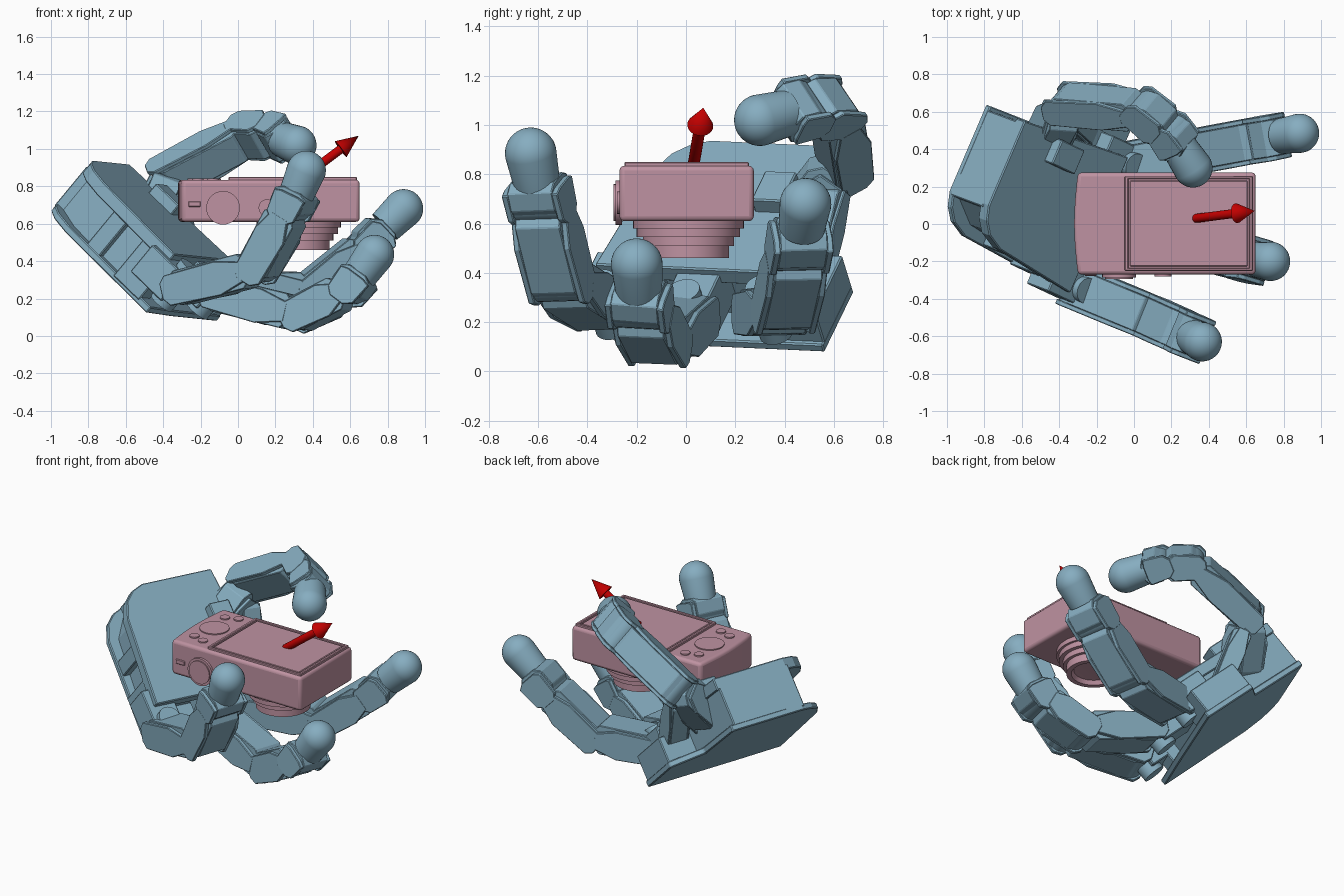
import bpy, bmesh
from math import cos, sin, pi
from mathutils import Vector as V, Matrix

if "Cube" in bpy.data.objects:
    bpy.data.objects.remove(bpy.data.objects["Cube"])


def material(name, rgb):
    m = bpy.data.materials.new(name)
    m.diffuse_color = (*rgb, 1)
    m.use_nodes = True
    m.node_tree.nodes["Principled BSDF"].inputs["Base Color"].default_value = m.diffuse_color
    return m


BLUE = material("blue", (0.24, 0.42, 0.53))
PINK = material("pink", (0.52, 0.29, 0.36))
RED = material("red", (0.55, 0.0, 0.0))
I4 = Matrix.Identity(4)


def frame(o, x, y, z):
    m = Matrix((x, y, z)).transposed().to_4x4()
    m.translation = o
    return m


def finish(name, bm, mat, M=I4, bevel=0.0, seg=1, smooth=False):
    bmesh.ops.recalc_face_normals(bm, faces=bm.faces[:])
    bm.transform(M)
    me = bpy.data.meshes.new(name)
    bm.to_mesh(me)
    bm.free()
    ob = bpy.data.objects.new(name, me)
    bpy.context.collection.objects.link(ob)
    me.materials.append(mat)
    if bevel:
        b = ob.modifiers.new("bevel", "BEVEL")
        b.width, b.segments, b.limit_method = bevel, seg, "ANGLE"
    if smooth:
        bpy.ops.object.select_all(action="DESELECT")
        bpy.context.view_layer.objects.active = ob
        ob.select_set(True)
        bpy.ops.object.shade_smooth_by_angle()
    return ob


def prism(name, pts, z0, z1, mat, M=I4, bevel=0.006, seg=1, smooth=False):
    bm = bmesh.new()
    f = bm.faces.new([bm.verts.new((x, y, z0)) for x, y in pts])
    r = bmesh.ops.extrude_face_region(bm, geom=[f])
    for e in r["geom"]:
        if isinstance(e, bmesh.types.BMVert):
            e.co.z = z1
    return finish(name, bm, mat, M, bevel, seg, smooth)


def box(name, x, y, z, mat, M=I4, bevel=0.006):
    return prism(name, [(x[0], y[0]), (x[1], y[0]), (x[1], y[1]), (x[0], y[1])],
                 z[0], z[1], mat, M, bevel)


def lathe(name, profile, mat, o, axis, n=32, bevel=0.0):
    # revolve (radius, height) points about an axis
    bm = bmesh.new()
    rings = []
    for r, h in profile:
        if r < 1e-6:
            rings.append([bm.verts.new((0, 0, h))] * n)
        else:
            rings.append([bm.verts.new((r * cos(2 * pi * i / n), r * sin(2 * pi * i / n), h))
                          for i in range(n)])
    for a, b in zip(rings, rings[1:]):
        for i in range(n):
            j = (i + 1) % n
            q = list(dict.fromkeys((a[i], a[j], b[j], b[i])))
            if len(q) > 2:
                bm.faces.new(q)
    M = Matrix.Translation(o) @ V(axis).to_track_quat("Z", "Y").to_matrix().to_4x4()
    return finish(name, bm, mat, M, bevel, smooth=True)


def disc(name, r, o, axis, h, mat, n=32):
    return lathe(name, [(0, 0), (r, 0), (r, h), (0, h)], mat, V(o), axis, n)


# ---------- camera body with bowed grip end ----------
outline = [(0.65, -0.27), (0.65, 0.275)] + [(-0.30 - 0.02 * sin(pi * i / 8), 0.275 - 0.545 * i / 8)
                                            for i in range(9)]
prism("camera_body", outline, 0.61, 0.835, PINK, bevel=0.02, seg=3, smooth=True)

# screen frame and panel
for n, (x0, x1, y0, y1) in enumerate([(-0.05, 0.635, -0.25, -0.235), (-0.05, 0.635, 0.24, 0.255),
                                      (-0.05, -0.03, -0.25, 0.255), (0.615, 0.635, -0.25, 0.255)]):
    box(f"screen_frame_{n}", (x0, x1), (y0, y1), (0.81, 0.85), PINK, bevel=0.004)
box("screen_panel", (-0.022, 0.607), (-0.227, 0.232), (0.81, 0.845), PINK, bevel=0.004)

# control dial, buttons and front details
disc("control_dial", 0.09, (-0.18, 0.01, 0.82), (0, 0, 1), 0.022, PINK)
for i, (x, y) in enumerate([(-0.215, 0.17), (-0.135, 0.2), (-0.215, -0.15), (-0.135, -0.175)]):
    disc(f"button_{i}", 0.03, (x, y, 0.82), (0, 0, 1), 0.023, PINK, 20)
disc("mode_dial", 0.09, (-0.08, -0.26, 0.685), (0, -1, 0), 0.026, PINK)
disc("mode_dial_cap", 0.075, (-0.08, -0.26, 0.685), (0, -1, 0), 0.034, PINK)
disc("shutter_button", 0.045, (0.155, -0.26, 0.685), (0, -1, 0), 0.02, PINK, 24)
box("power_switch", (-0.265, -0.2), (-0.278, -0.25), (0.69, 0.72), PINK, bevel=0.004)

# stepped lens barrel
lens = [(0, 0)]
for r, a, b in [(0.225, 0, 0.035), (0.21, 0.035, 0.07), (0.185, 0.07, 0.105), (0.165, 0.105, 0.155)]:
    lens += [(r, a), (r, b)]
lens += [(0.135, 0.155), (0.12, 0.13), (0, 0.12)]
lathe("lens", lens, PINK, V((0.325, 0.01, 0.615)), (0, 0, -1), 48)

# ---------- arrow ----------
a, b = V((0.33, 0.03, 0.835)), V((0.645, 0.07, 1.07))
L = (b - a).length
lathe("arrow", [(0, -0.02), (0.017, -0.013), (0.024, 0), (0.024, L - 0.12), (0.053, L - 0.12), (0, L)],
      RED, a, b - a, 24)

# ---------- palm, in a frame of length, width and height ----------
el = V((0.68, -0.32, -0.66)).normalized()
ew = V((0.40, 0.91, -0.05))
ew = (ew - el * ew.dot(el)).normalized()
nz = el.cross(ew)
P = frame(V((-0.775, 0.10, 0.94)) - nz * 0.345, el, ew, nz)

shape = [(0, 0), (0.03, -0.08), (0.09, -0.145), (0.2, -0.19), (0.78, -0.24), (0.78, 0.55), (0, 0.49)]
prism("palm_cover", shape, 0.27, 0.345, BLUE, P)
prism("palm_housing", [(0.0, 0.02), (0.2, -0.12), (0.70, -0.17), (0.70, 0.53), (0, 0.475)], 0.03, 0.3, BLUE, P)
prism("palm_back_plate", shape[:4] + [(0.86, -0.22), (0.87, 0.1), (0.87, 0.72),
                                      (0.5, 0.72), (0.4, 0.52), (0, 0.5)], 0, 0.04, BLUE, P)
for i, (x0, x1, w) in enumerate([(0.0, 0.2, -0.03), (0.34, 0.44, -0.2), (0.58, 0.78, -0.23)]):
    box(f"palm_side_rib_{i}", (x0, x1), (w + 0.01, w + 0.14), (0.02, 0.3), BLUE, P)
box("thumb_motor", (0.5, 0.85), (0.5, 0.72), (0.03, 0.2), BLUE, P)
box("thumb_servo", (0.24, 0.42), (0.34, 0.48), (0.33, 0.41), BLUE, P)


# ---------- finger parts ----------
def link(name, p, q, w, width=0.24, thick=0.095, end=0.05):
    d = q - p
    L = d.length
    d.normalize()
    w = (w - d * w.dot(d)).normalized()
    M = frame(p, d, w.cross(d), w)
    t, h = thick, width / 2
    e = min(0.07, L * 0.4)
    core = [(-0.05, -t * 0.6), (0.0, -t), (L - e, -t), (L - end, -t * 0.55),
            (L - end, t * 0.55), (L - e, t), (0.0, t), (-0.05, t * 0.6)]
    prism(name + "_core", core, -h * 0.8, h * 0.8, BLUE, M, 0.004)
    # side cheeks
    cheek = [(-0.085, -t * 0.45), (-0.05, -t * 0.9), (L * 0.55, -t * 1.05), (L - 0.05, -t * 0.6),
             (L - 0.05, t * 0.5), (L * 0.55, t * 0.9), (-0.05, t * 0.85), (-0.085, t * 0.45)]
    for s, (z0, z1) in enumerate([(-h, -h * 0.78), (h * 0.78, h)]):
        prism(f"{name}_cheek_{s}", cheek, z0, z1, BLUE, M, 0.004)


def joint(name, p, w, r=0.08, width=0.2):
    lathe(name, [(0, -width / 2), (r, -width / 2), (r, width / 2), (0, width / 2)], BLUE, p, w, 24)


def finger(name, pts, r=0.105, width=0.245, thick=0.095):
    pts = [V(p) for p in pts]
    w = (pts[1] - pts[0]).cross(pts[-1] - pts[1]).normalized()
    for i in range(len(pts) - 1):
        p, q = pts[i], pts[i + 1]
        joint(f"{name}_joint_{i}", p, w, thick * 0.85, width * 0.8)
        if i == len(pts) - 2:
            q = p + (q - p) * 0.62  # short knuckle block under the round tip
        link(f"{name}_link_{i}", p, q, w, width, thick, 0.03)
    d = pts[-1] - pts[-2]
    dome = [(0, -0.14), (r * 0.9, -0.14), (r, 0)]
    dome += [(r * cos(k * pi / 20), r * sin(k * pi / 20)) for k in range(1, 10)] + [(0, r)]
    lathe(name + "_tip", dome, BLUE, pts[-1], d)


fingers = {
    "near_finger": [(-0.29, -0.345, 0.26), (0.11, -0.51, 0.365), (0.285, -0.59, 0.69), (0.365, -0.63, 0.885)],
    "middle_finger": [(-0.10, 0.0, 0.22), (0.33, -0.115, 0.115), (0.60, -0.185, 0.255), (0.73, -0.2, 0.435)],
    "far_finger": [(-0.03, 0.32, 0.24), (0.39, 0.40, 0.25), (0.69, 0.455, 0.49), (0.885, 0.485, 0.68)],
}
Pi = P.inverted()
for name, pts in fingers.items():
    finger(name, pts)
    # knuckle servo block joining the finger to the palm
    l, w, h = Pi @ V(pts[0])
    box(name + "_servo", (0.66, l - 0.02), (w - 0.09, w + 0.1), (h - 0.12, h + 0.07), BLUE, P)
    joint(name + "_pivot", P @ V((l - 0.04, w, h - 0.02)), nz, 0.07, 0.26)

# thumb and the mount rising from the palm side
finger("thumb", [(-0.37, 0.64, 0.85), (0.05, 0.605, 1.07), (0.20, 0.475, 1.065), (0.315, 0.30, 1.02)],
       0.105, 0.225, 0.085)
link("thumb_mount", V((-0.47, 0.44, 0.60)), V((-0.37, 0.62, 0.84)), el, 0.2, 0.1, 0.02)
link("thumb_swivel", V((-0.25, 0.50, 0.36)), V((-0.36, 0.60, 0.78)), ew, 0.15, 0.06)
